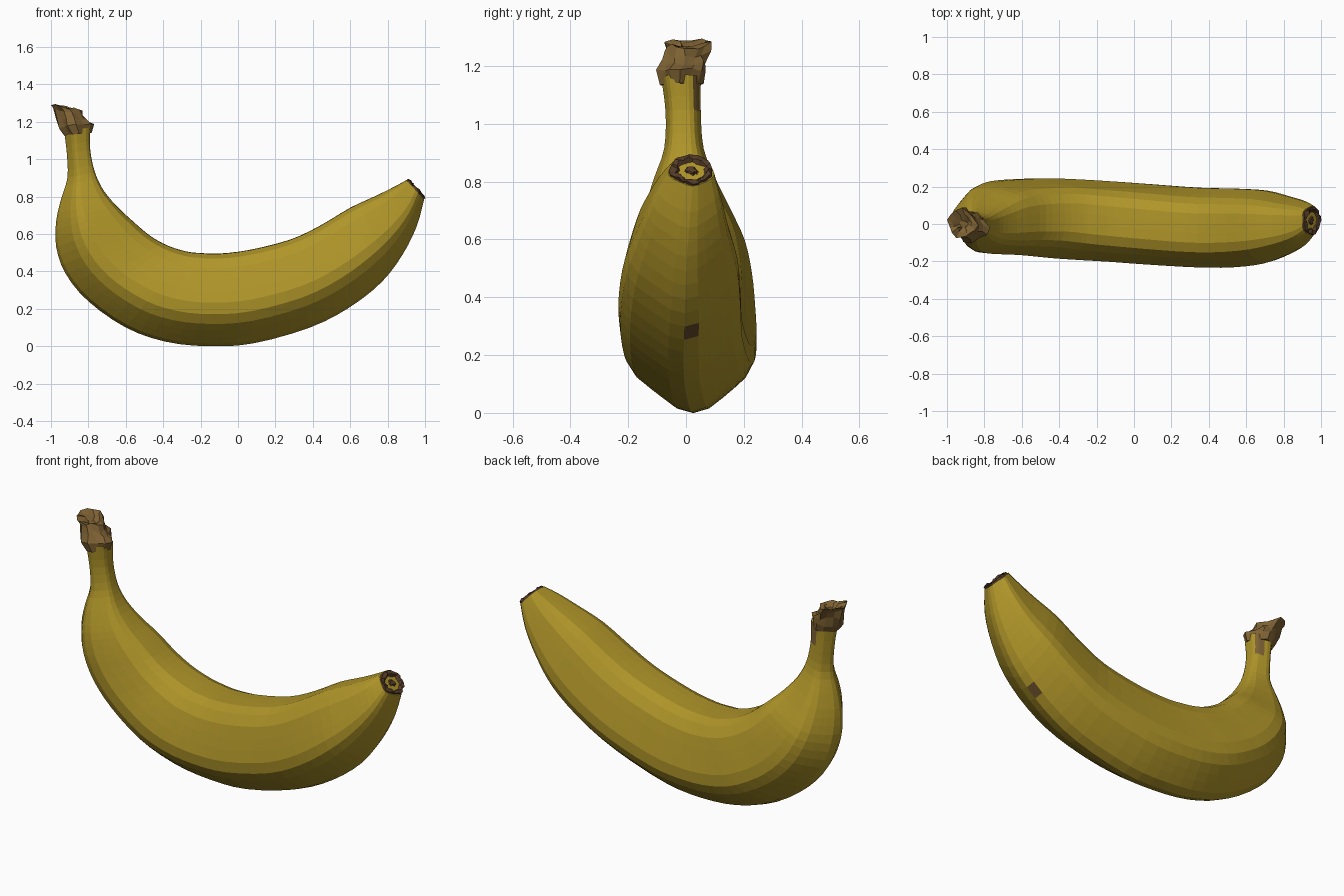
import bpy, bmesh, math, random
from mathutils import Vector

if "Cube" in bpy.data.objects:
    bpy.data.objects.remove(bpy.data.objects["Cube"])

random.seed(4)


def material(name, rgb):
    m = bpy.data.materials.new(name)
    m.diffuse_color = (*rgb, 1)
    m.use_nodes = True
    m.node_tree.nodes["Principled BSDF"].inputs["Base Color"].default_value = m.diffuse_color
    return m


yellow = material("banana yellow", (0.43, 0.30, 0.022))
brown = material("stem brown", (0.21, 0.122, 0.034))
dark = material("dark tip brown", (0.09, 0.045, 0.022))
bruise = material("bruise brown", (0.13, 0.07, 0.022))


def loft(name, rings, mats, rule=None):
    """Skin a list of equal-length point rings and cap both ends."""
    bm = bmesh.new()
    rows = [[bm.verts.new(p) for p in ring] for ring in rings]
    n = len(rows[0])
    for a, b in zip(rows, rows[1:]):
        for i in range(n):
            j = (i + 1) % n
            bm.faces.new((a[i], a[j], b[j], b[i]))
    bm.faces.new(rows[0])
    bm.faces.new(rows[-1])
    bmesh.ops.recalc_face_normals(bm, faces=bm.faces[:])
    if rule:
        bm.faces.ensure_lookup_table()
        rule(bm)
    mesh = bpy.data.meshes.new(name)
    bm.to_mesh(mesh)
    bm.free()
    for m in mats:
        mesh.materials.append(m)
    obj = bpy.data.objects.new(name, mesh)
    bpy.context.collection.objects.link(obj)
    return obj


# Body sections from stem to tip: inner x, z, outer x, z, y min, y max
SECTIONS = [
    (-0.79, 1.17, -0.93, 1.15, -0.085, 0.05),
    (-0.79, 1.05, -0.915, 1.03, -0.07, 0.05),
    (-0.765, 0.93, -0.912, 0.90, -0.075, 0.06),
    (-0.72, 0.835, -0.945, 0.79, -0.11, 0.10),
    (-0.65, 0.75, -0.972, 0.67, -0.14, 0.15),
    (-0.57, 0.675, -0.972, 0.53, -0.155, 0.20),
    (-0.47, 0.59, -0.92, 0.385, -0.16, 0.225),
    (-0.37, 0.535, -0.80, 0.24, -0.165, 0.235),
    (-0.27, 0.505, -0.60, 0.10, -0.18, 0.24),
    (-0.20, 0.498, -0.39, 0.025, -0.19, 0.235),
    (-0.10, 0.495, -0.16, 0.0, -0.20, 0.225),
    (0.064, 0.515, 0.08, 0.015, -0.215, 0.21),
    (0.28, 0.57, 0.385, 0.10, -0.23, 0.19),
    (0.44, 0.645, 0.60, 0.21, -0.23, 0.185),
    (0.60, 0.74, 0.77, 0.345, -0.21, 0.175),
    (0.74, 0.805, 0.88, 0.49, -0.165, 0.145),
    (0.84, 0.855, 0.955, 0.64, -0.115, 0.12),
    (0.90, 0.888, 0.995, 0.785, -0.06, 0.095),
]
SIDES, STEPS = 25, 3


def spline(k, t):
    """Catmull-Rom blend of the section table."""
    last = len(SECTIONS) - 1
    p = [SECTIONS[min(max(k + d, 0), last)] for d in (-1, 0, 1, 2)]
    return [0.5 * (2 * b + (c - a) * t + (2 * a - 5 * b + 4 * c - d) * t * t
                   + (3 * b - a - 3 * c + d) * t ** 3) for a, b, c, d in zip(*p)]


def ring(sec, size=1.0, push=(0, 0, 0), jitter=0.0):
    """Rounded five-ridged cross-section with one ridge on the outer curve."""
    xi, zi, xo, zo, y0, y1 = sec
    pts = []
    for i in range(SIDES):
        a = math.tau * i / SIDES
        r = 1 + 0.05 * math.cos(5 * a)
        w = r * math.cos(a) * size
        w /= 1.05 if w > 0 else 0.95
        v = r * math.sin(a) * size + 0.07 * max(math.cos(a), 0)
        p = Vector(((xi + xo) / 2 + w * (xo - xi) / 2,
                    (y0 + y1) / 2 + v * (y1 - y0) / 2,
                    max(0, (zi + zo) / 2 + w * (zo - zi) / 2)))
        p += Vector(push) + Vector([random.uniform(-jitter, jitter) for _ in range(3)])
        pts.append(p)
    return pts


# Body, with a bruise on the outer ridge and a brown streak on the stem
def body_colours(bm):
    spot = Vector((0.70, 0.02, 0.285))
    min(bm.faces, key=lambda f: (f.calc_center_median() - spot).length).material_index = 2
    for f in bm.faces:
        c = f.calc_center_median()
        if c.z > 1.06 and c.y > 0.02 and c.x > -0.85:
            f.material_index = 1


rings = [ring(spline(k, s / STEPS)) for k in range(len(SECTIONS) - 1) for s in range(STEPS)]
rings.append(ring(SECTIONS[-1]))
loft("banana_body", rings, [yellow, brown, bruise], body_colours)

# Dry blossom tip: a ragged rim around a hollow
end = SECTIONS[-1]
loft("blossom_tip", [
    ring(end, 0.97, (-0.01, 0, -0.008)),
    ring(end, 0.93, (0.008, 0, 0.006), 0.005),
    ring(end, 0.70, (0.010, 0, 0.008), 0.008),
    ring(end, 0.42, (-0.012, 0, -0.010), 0.005),
    ring(end, 0.20, (0.004, 0, 0.004), 0.004),
], [dark])

# Broken stem end: flared, leaning and ragged
STUB = [  # centre x, y, z, radius x, y, slope, jitter
    (-0.860, -0.018, 1.135, 0.070, 0.069, -0.10, 0.004),
    (-0.872, -0.015, 1.180, 0.088, 0.082, -0.10, 0.008),
    (-0.885, -0.008, 1.215, 0.080, 0.076, 0.10, 0.009),
    (-0.905, 0.000, 1.250, 0.074, 0.073, 0.25, 0.010),
    (-0.920, 0.004, 1.278, 0.072, 0.076, 0.28, 0.011),
    (-0.915, 0.002, 1.272, 0.045, 0.045, 0.25, 0.011),
    (-0.910, 0.000, 1.255, 0.020, 0.020, 0.20, 0.004),
]
stub = []
for cx, cy, cz, rx, ry, slope, jit in STUB:
    pts = []
    for i in range(13):
        a = math.tau * i / 13
        k = 1 + 0.10 * math.cos(4 * a + 0.5)
        dx, dy = rx * k * math.cos(a), ry * k * math.sin(a)
        p = Vector((cx + dx, cy + dy, cz - slope * dx))
        pts.append(p + Vector([random.uniform(-jit, jit) for _ in range(3)]))
    stub.append(pts)
loft("stem_end", stub, [brown])
